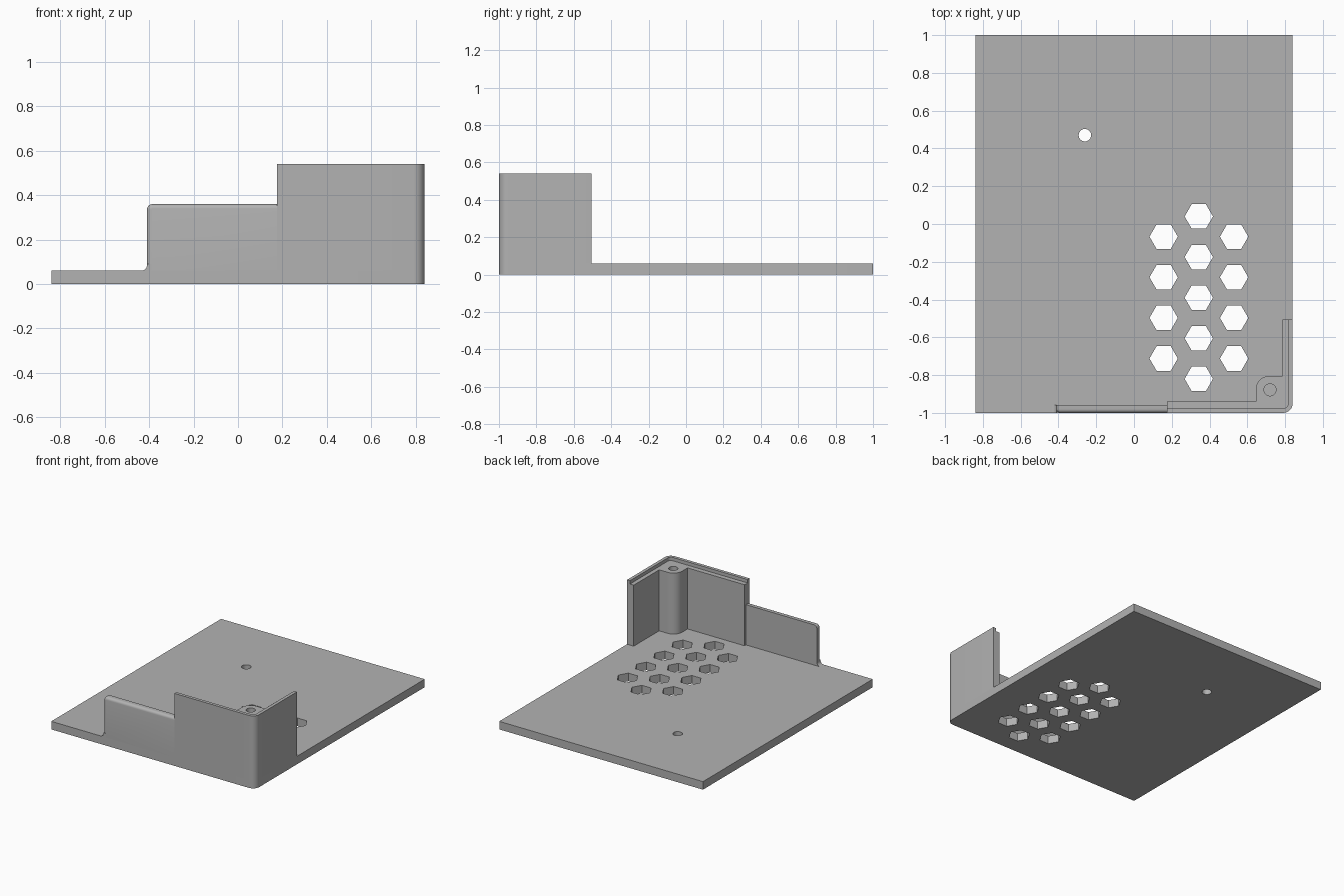
import bpy, bmesh, math
from mathutils import Vector

cube = bpy.data.objects.get("Cube")
if cube:
    bpy.data.objects.remove(cube, do_unlink=True)

grey = bpy.data.materials.new("plain grey")
grey.use_nodes = True
COLOUR = (0.45, 0.45, 0.45, 1)
grey.diffuse_color = COLOUR
grey.node_tree.nodes["Principled BSDF"].inputs["Base Color"].default_value = COLOUR

# Overall dimensions
W, D, FLOOR, LEDGE, TOP = 0.84, 1.0, 0.06, 0.515, 0.54
SIDE_END, STEP_X, LOW_X, LOW_TOP = -0.505, 0.175, -0.41, 0.36


def arc(cx, cy, r, start, end, n=8):
    """Points on an arc, angles in degrees."""
    angles = [math.radians(start + (end - start) * i / n) for i in range(n + 1)]
    return [(cx + r * math.cos(a), cy + r * math.sin(a)) for a in angles]


def prism(name, outline, low, high, axis="z", bevel_rule=None):
    """Extrude a flat outline along z, or along y for an x-z outline."""
    bm = bmesh.new()
    place = (lambda p: (p[0], p[1], low)) if axis == "z" else (lambda p: (p[0], low, p[1]))
    face = bm.faces.new([bm.verts.new(place(p)) for p in outline])
    ext = bmesh.ops.extrude_face_region(bm, geom=[face])
    push = Vector((0, 0, high - low)) if axis == "z" else Vector((0, high - low, 0))
    bmesh.ops.translate(bm, vec=push,
                        verts=[v for v in ext["geom"] if isinstance(v, bmesh.types.BMVert)])
    bmesh.ops.recalc_face_normals(bm, faces=bm.faces[:])
    if bevel_rule:
        edges = [e for e in bm.edges if bevel_rule(e)]
        bmesh.ops.bevel(bm, geom=edges, offset=0.02, segments=5, profile=0.5, affect="EDGES")
    mesh = bpy.data.meshes.new(name)
    bm.to_mesh(mesh)
    bm.free()
    mesh.materials.append(grey)
    obj = bpy.data.objects.new(name, mesh)
    bpy.context.collection.objects.link(obj)
    return obj


def activate(obj):
    bpy.ops.object.select_all(action="DESELECT")
    obj.select_set(True)
    bpy.context.view_layer.objects.active = obj


def cut(obj, cutters):
    """Subtract each cutter, then remove it."""
    activate(obj)
    for cutter in cutters:
        cutter.hide_render = True
        mod = obj.modifiers.new("hole", "BOOLEAN")
        mod.operation, mod.solver, mod.object = "DIFFERENCE", "EXACT", cutter
        bpy.ops.object.modifier_apply(modifier=mod.name)
        bpy.data.objects.remove(cutter, do_unlink=True)


def corner(inset=0.0):
    """The rounded front corner, optionally moved inwards."""
    r = 0.05
    return arc(W - r, -D + r, r - inset, -90, 0)


# Base plate with vent holes and one screw hole
plate = prism("base_plate", [(-W, -D)] + corner() + [(W, D), (-W, D)], 0, FLOOR)
holes = [prism("screw_hole", arc(-0.26, 0.47, 0.033, 0, 345, 23), -0.1, 0.2)]
for x, first_y, count in ((0.157, -0.067, 4), (0.343, 0.04, 5), (0.53, -0.067, 4)):
    for i in range(count):
        hexagon = arc(x, first_y - 0.215 * i, 0.075, 0, 300, 5)
        holes.append(prism("vent_hole", hexagon, -0.1, 0.2))
cut(plate, holes)

# Tall corner wall with its screw post
outline = [(STEP_X, -D)] + corner() + [(W, SIDE_END), (0.785, SIDE_END), (0.785, -0.805)]
outline += arc(0.715, -0.875, 0.07, 90, 180) + [(0.645, -0.94), (STEP_X, -0.94)]
wall = prism("corner_wall", outline, FLOOR, LEDGE)
cut(wall, [prism("post_hole", arc(0.72, -0.878, 0.032, 0, 345, 23), 0.2, 0.7)])

# Thin raised lip along the outside of the tall wall
lip_inset = 0.024
inner = corner(lip_inset)[::-1]
lip = prism("wall_lip", [(STEP_X, -D)] + corner() + [(W, SIDE_END), (W - lip_inset, SIDE_END)]
            + inner + [(STEP_X, -D + lip_inset)], LEDGE, TOP)


# Low front wall, rounded along its outer top and left edges
def outer_edge(edge):
    a, b = (v.co for v in edge.verts)
    on_front = a.y < -0.99 and b.y < -0.99
    flat_bottom = max(a.z, b.z) < FLOOR + 0.01
    right_end = min(a.x, b.x) > STEP_X - 0.01
    return on_front and not flat_bottom and not right_end


low_outline = [(STEP_X, FLOOR), (STEP_X, LOW_TOP)]
low_outline += arc(LOW_X + 0.025, LOW_TOP - 0.025, 0.025, 90, 180) + [(LOW_X, FLOOR)]
low_wall = prism("low_front_wall", low_outline, -D, -0.957, "y", outer_edge)

# Small concave foot where the low wall meets the plate
foot_outline = arc(LOW_X - 0.025, FLOOR + 0.03, 0.025, -90, 0)
foot_outline = [(x, z - 0.005) for x, z in foot_outline]
foot_outline += [(LOW_X, 0.09), (LOW_X + 0.02, 0.09), (LOW_X + 0.02, FLOOR)]
foot = prism("wall_foot", foot_outline, -D, -0.957, "y")

# Smooth the round surfaces and keep the edges crisp
for obj in (plate, wall, lip, low_wall, foot):
    activate(obj)
    bpy.ops.object.shade_smooth_by_angle(angle=math.radians(30))
